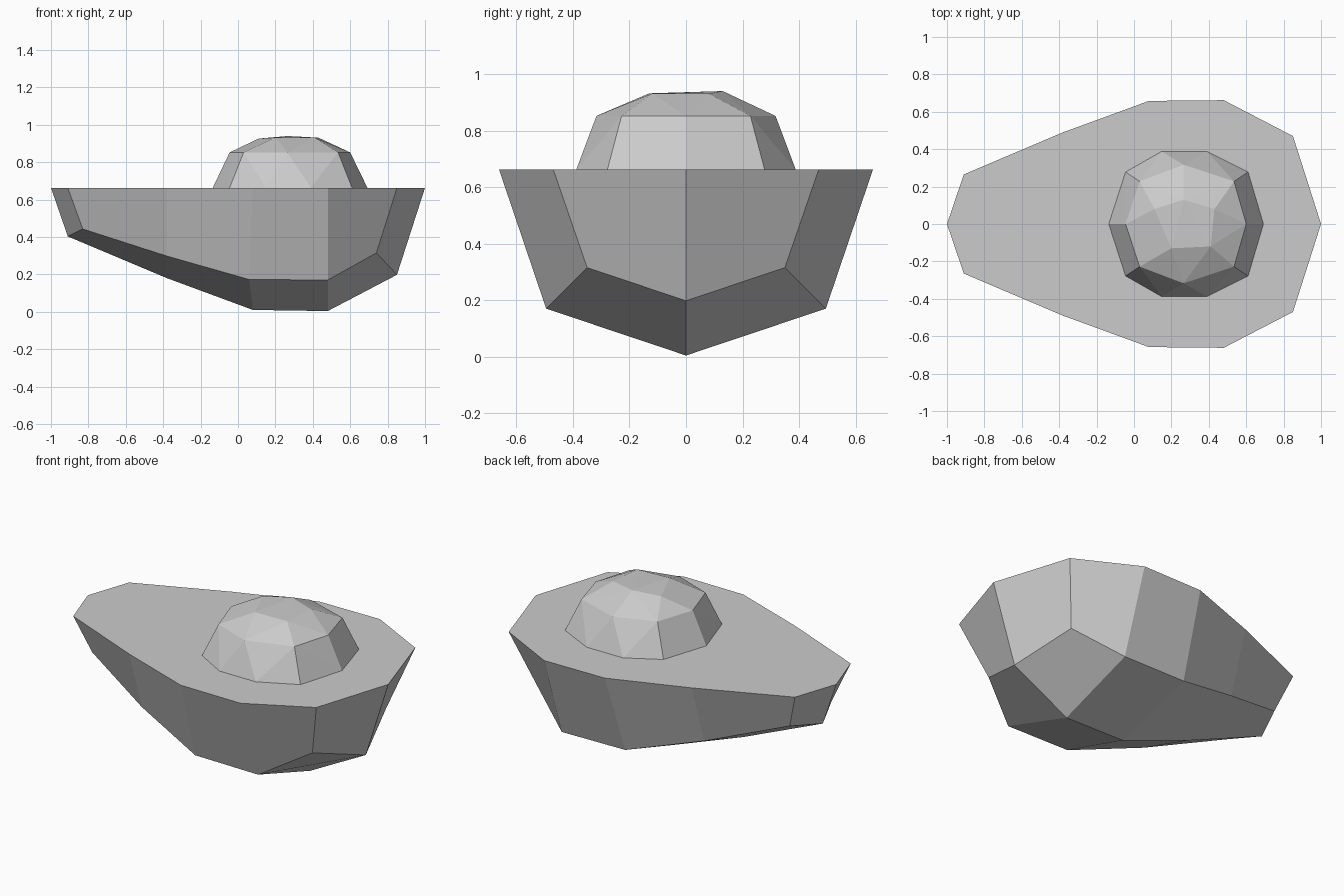
import bpy, bmesh

cube = bpy.data.objects.get("Cube")
if cube:
    bpy.data.objects.remove(cube, do_unlink=True)

grey = bpy.data.materials.new("light_grey")
grey.use_nodes = True
COLOUR = (0.6, 0.6, 0.6, 1)
grey.diffuse_color = COLOUR
grey.node_tree.nodes["Principled BSDF"].inputs["Base Color"].default_value = COLOUR

DECK = 0.663


def finish(bm, name):
    """Turn a bmesh into a flat-shaded grey object."""
    bmesh.ops.recalc_face_normals(bm, faces=bm.faces)
    mesh = bpy.data.meshes.new(name)
    bm.to_mesh(mesh)
    bm.free()
    mesh.materials.append(grey)
    obj = bpy.data.objects.new(name, mesh)
    bpy.context.collection.objects.link(obj)
    return obj


# Hull: lines from bow to stern, lofted on one side and mirrored
deck_line = [(-0.91, 0.265), (-0.38, 0.49), (0.08, 0.658), (0.48, 0.662), (0.85, 0.47)]
chine_line = [(-0.83, 0.2, 0.443), (-0.38, 0.37, 0.298), (0.06, 0.492, 0.173),
              (0.48, 0.495, 0.17), (0.74, 0.35, 0.315)]
keel_line = [(-0.91, 0.403), (-0.38, 0.18), (0.08, 0.01), (0.48, 0.004), (0.85, 0.198)]

bm = bmesh.new()
bow = bm.verts.new((-1, 0, DECK))
stern = bm.verts.new((1, 0, DECK))
keel = [bm.verts.new((x, 0, z)) for x, z in keel_line]
rims = []
for side in (-1, 1):
    rim = [bm.verts.new((x, side * y, DECK)) for x, y in deck_line]
    chine = [bm.verts.new((x, side * y, z)) for x, y, z in chine_line]
    for i in range(len(rim) - 1):
        bm.faces.new((rim[i], rim[i + 1], chine[i + 1], chine[i]))
        bm.faces.new((chine[i], chine[i + 1], keel[i + 1], keel[i]))
    for tip, i in ((bow, 0), (stern, -1)):
        bm.faces.new((tip, rim[i], chine[i], keel[i]))
    rims.append(rim)
bm.faces.new([bow] + rims[0] + [stern] + rims[1][::-1])
finish(bm, "hull")

# Cabin dome: faceted shell wrapped around a base, a shoulder ring and a cap
base = [(-0.135, 0), (-0.045, 0.278), (0.148, 0.388), (0.39, 0.388), (0.61, 0.278), (0.692, 0)]
shoulder = [(-0.045, 0), (0.03, 0.228), (0.265, 0.317), (0.535, 0.228), (0.6, 0)]
cap = [(0.2, -0.13, 0.932), (0.41, -0.12, 0.931), (0.43, 0.08, 0.931),
       (0.265, 0.13, 0.94), (0.11, 0.08, 0.926)]

bm = bmesh.new()
for ring, z in ((base, DECK), (shoulder, 0.852)):
    for x, y in ring:
        for side in ((-1, 1) if y else (1,)):
            bm.verts.new((x, side * y, z))
for point in cap:
    bm.verts.new(point)
bmesh.ops.convex_hull(bm, input=bm.verts)
# Leave the dome open where it sits on the deck
bmesh.ops.delete(bm, geom=[f for f in bm.faces if all(v.co.z < DECK + 0.01 for v in f.verts)],
                 context="FACES")
finish(bm, "cabin_dome")
